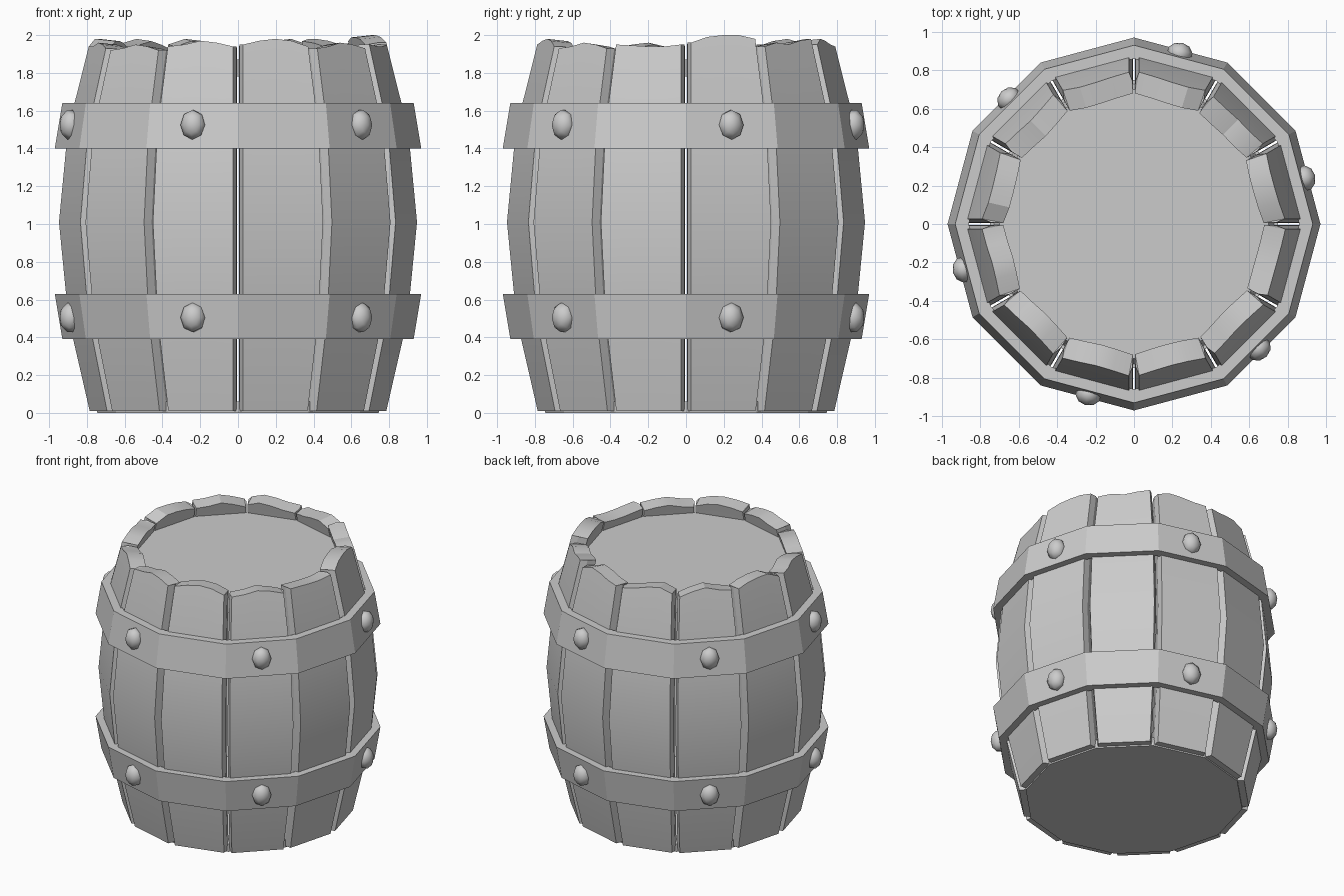
import bpy, bmesh, math
from mathutils import Matrix, Vector

if "Cube" in bpy.data.objects:
    bpy.data.objects.remove(bpy.data.objects["Cube"])

SIDES = 12
T15 = math.tan(math.radians(15))
C15 = math.cos(math.radians(15))

# corner radius of the stave wall by height
PROFILE = [(0.0, 0.79), (0.5, 0.905), (1.01, 0.955), (1.5, 0.908), (2.0, 0.782)]

# worn top edge of each stave, in hundredths above 1.9, starting at 15 degrees
TOPS = [(6, 9, 10, 10, 8), (4, 6, 5, 7, 8), (5, 8, 7, 5, 4), (4, 5, 7, 8, 5),
        (3, 6, 8, 6, 5), (5, 7, 8, 8, 4), (4, 4, 6, 5, 3), (2, 3, 5, 4, 2),
        (4, 5, 7, 6, 4), (5, 7, 8, 7, 4), (3, 4, 6, 5, 3), (5, 4.5, 4, 4, 5)]


def radius(z):
    for (z0, r0), (z1, r1) in zip(PROFILE, PROFILE[1:]):
        if z <= z1 + 1e-6:
            return r0 + (r1 - r0) * (z - z0) / (z1 - z0)
    return PROFILE[-1][1]


def finish(bm, name, smooth=20):
    bmesh.ops.recalc_face_normals(bm, faces=bm.faces)
    me = bpy.data.meshes.new(name)
    bm.to_mesh(me)
    bm.free()
    ob = bpy.data.objects.new(name, me)
    bpy.context.collection.objects.link(ob)
    bpy.ops.object.select_all(action='DESELECT')
    bpy.context.view_layer.objects.active = ob
    ob.select_set(True)
    bpy.ops.object.shade_smooth_by_angle(angle=math.radians(smooth))
    return ob


def stave_ring(zs):
    """12-point plank section: outer face, chamfer, inner face, chamfer."""
    def pt(z, depth, gap, u):
        a = radius(z) * C15 - depth
        return Vector((a, u * (a * T15 - gap), z))
    us = (-1, -0.5, 0, 0.5, 1)
    outer = [pt(z, 0, 0.028, u) for z, u in zip(zs, us)]
    inner = [pt(z - 0.012, 0.115, 0.006, u) for z, u in zip(zs, us)] if zs[2] > 1.8 \
        else [pt(z, 0.115, 0.006, u) for z, u in zip(zs, us)]
    return (outer + [pt(zs[4], 0.05, 0.008, 1)] + inner[::-1]
            + [pt(zs[0], 0.05, 0.008, -1)])


# staves
for k, tops in enumerate(TOPS):
    bm = bmesh.new()
    turn = Matrix.Rotation(math.radians(15 + 30 * k), 3, 'Z')
    levels = [[z] * 5 for z in (0.01, 0.5, 1.01, 1.5)] + [[1.9 + h / 100 for h in tops]]
    rings = [[bm.verts.new(turn @ p) for p in stave_ring(zs)] for zs in levels]
    for lo, hi in zip(rings, rings[1:]):
        for i in range(12):
            j = (i + 1) % 12
            bm.faces.new((lo[i], lo[j], hi[j], hi[i]))
    bm.faces.new(rings[0])
    t = rings[-1]
    for i in range(4):
        bm.faces.new((t[i], t[i + 1], t[9 - i], t[10 - i]))
    bm.faces.new((t[4], t[5], t[6]))
    bm.faces.new((t[10], t[11], t[0]))
    finish(bm, f"stave_{k + 1}")


def disc(name, r0, r1, z0, z1):
    bm = bmesh.new()
    bmesh.ops.create_cone(bm, cap_ends=True, segments=SIDES, radius1=r0, radius2=r1,
                          depth=z1 - z0,
                          matrix=Matrix.Translation((0, 0, (z0 + z1) / 2))
                          @ Matrix.Rotation(math.radians(30), 4, 'Z'))
    finish(bm, name)


# lid and floor
disc("lid", 0.73, 0.70, 1.78, 1.87)
disc("floor", 0.745, 0.75, 0.0, 0.06)


# hoops
def hoop(name, section):
    bm = bmesh.new()
    loops = []
    for i in range(SIDES):
        a = math.radians(30 * i)
        loops.append([bm.verts.new((r * math.cos(a), r * math.sin(a), z)) for r, z in section])
    for i in range(SIDES):
        p, q = loops[i], loops[(i + 1) % SIDES]
        for m in range(4):
            n = (m + 1) % 4
            bm.faces.new((p[m], q[m], q[n], p[n]))
    finish(bm, name)


SECTION = [(0.97, 1.40), (0.93, 1.64), (0.86, 1.64), (0.895, 1.40)]
hoop("upper_hoop", SECTION)
hoop("lower_hoop", [(r, 2.03 - z) for r, z in SECTION])

# rivets on every second side of both hoops
for name, z in (("upper_rivet", 1.525), ("lower_rivet", 0.505)):
    for k in range(6):
        bm = bmesh.new()
        m = (Matrix.Rotation(math.radians(15 + 60 * k), 4, 'Z')
             @ Matrix.Translation((0.918, 0, z))
             @ Matrix.Diagonal((0.058, 0.068, 0.082, 1))
             @ Matrix.Rotation(math.radians(90), 4, 'Y'))
        bmesh.ops.create_uvsphere(bm, u_segments=8, v_segments=5, radius=1, matrix=m)
        finish(bm, f"{name}_{k + 1}", 60)
